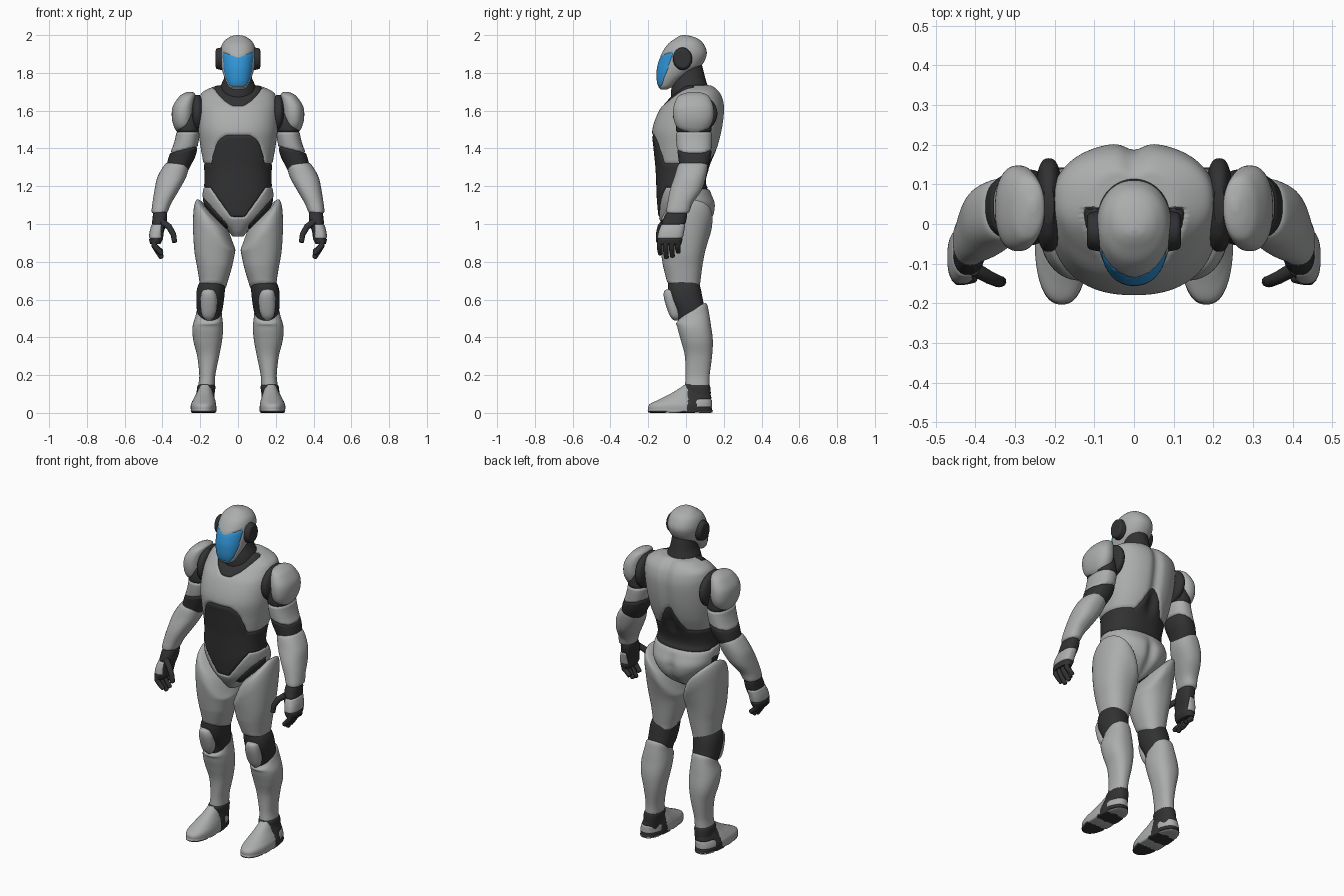
import bpy, bmesh, math
from mathutils import Vector


def mat(name, col):
    m = bpy.data.materials.new(name)
    m.diffuse_color = (*col, 1)
    return m


GREY = mat("armour_grey", (0.41, 0.42, 0.415))
DARK = mat("joint_dark", (0.032, 0.032, 0.034))
BLUE = mat("visor_blue", (0.03, 0.30, 0.68))


def finish(ob, mirror=False):
    if mirror:
        ob.modifiers.new("mirror", 'MIRROR')
    bpy.ops.object.select_all(action='DESELECT')
    ob.select_set(True)
    bpy.context.view_layer.objects.active = ob
    bpy.ops.object.shade_smooth_by_angle(angle=math.radians(50))


def loft(name, rows, mats, rule=None, n=64, k=7, e=2.3, mirror=True, warp=None, groove=0.006):
    """Skin over smooth horizontal ovals; rows are (z, x0, x1, y0, y1)."""
    pts = [Vector(r) for r in rows]
    path = []
    for i in range(len(pts) - 1):
        a, b, c, d = pts[max(i - 1, 0)], pts[i], pts[i + 1], pts[min(i + 2, len(pts) - 1)]
        for j in range(k):
            t = j / k
            path.append(b + 0.5 * t * ((c - a) + t * ((2 * a - 5 * b + 4 * c - d)
                                                     + t * (3 * b - a - 3 * c + d))))
    path.append(pts[-1])
    bm = bmesh.new()
    rings = []
    for z, x0, x1, y0, y1 in path:
        ring = []
        for s in range(n):
            a = 2 * math.pi * s / n
            c, q = math.cos(a), math.sin(a)
            x = (x0 + x1) / 2 + (x1 - x0) / 2 * math.copysign(abs(c) ** (2 / e), c)
            y = (y0 + y1) / 2 + (y1 - y0) / 2 * math.copysign(abs(q) ** (2 / e), q)
            p = (x, y, z)
            ring.append(bm.verts.new(warp(*p) if warp else p))
        rings.append(ring)
    for r0, r1 in zip(rings, rings[1:]):
        for s in range(n):
            bm.faces.new((r0[s], r0[(s + 1) % n], r1[(s + 1) % n], r1[s]))
    bm.faces.new(rings[0][::-1])
    bm.faces.new(rings[-1])
    bmesh.ops.recalc_face_normals(bm, faces=bm.faces)
    bm.normal_update()
    if rule:
        for f in bm.faces:
            f.material_index = rule(*f.calc_center_median())
        # smooth the colour border, then sink it as a panel seam
        near = {}
        for ed in bm.edges:
            if len({f.material_index for f in ed.link_faces}) > 1:
                for v in ed.verts:
                    near.setdefault(v, []).append(ed.other_vert(v))
        for _ in range(3):
            new = {v: v.co * 0.5 + sum((u.co for u in us), Vector()) * (0.5 / len(us))
                   for v, us in near.items() if len(us) == 2}
            for v, co in new.items():
                v.co = co
        for v in near:
            v.co -= v.normal * groove
    me = bpy.data.meshes.new(name)
    bm.to_mesh(me)
    bm.free()
    for m in mats:
        me.materials.append(m)
    ob = bpy.data.objects.new(name, me)
    bpy.context.collection.objects.link(ob)
    finish(ob, mirror)
    return ob


def sym(rows):
    return [(z, -w, w, a, b) for z, w, a, b in rows]


def tube(name, pts, rad, m):
    """Tapered round finger on both sides."""
    for s, side in ((1, "left"), (-1, "right")):
        cu = bpy.data.curves.new(name, 'CURVE')
        cu.dimensions, cu.bevel_depth, cu.bevel_resolution, cu.use_fill_caps = '3D', rad, 3, True
        sp = cu.splines.new('POLY')
        near_tip = tuple(pts[-1][i] * 0.9 + pts[-2][i] * 0.1 for i in range(3))
        chain = pts[:-1] + [near_tip, pts[-1]]
        sp.points.add(len(chain) - 1)
        for i, (q, p) in enumerate(zip(sp.points, chain)):
            q.co = (s * p[0], p[1], p[2], 1)
            q.radius = 0.4 if i == len(chain) - 1 else 1 - 0.08 * i
        cu.materials.append(m)
        ob = bpy.data.objects.new(f"{name}_{side}", cu)
        bpy.context.collection.objects.link(ob)
        bpy.ops.object.select_all(action='DESELECT')
        ob.select_set(True)
        bpy.context.view_layer.objects.active = ob
        bpy.ops.object.convert(target='MESH')
        finish(bpy.context.object)


# Torso: chest armour, dark abdomen, grey pelvis
def torso_rule(x, y, z):
    w = abs(x)
    if y < 0.01:
        top = 1.47 - 0.15 * min(1, (w / 0.145) ** 5)
        hip = min(1.195, 1.04 + max(0, w - 0.04) * 1.4)
        low = 0 if w < 0.06 else 0.93 + w * 1.1
    else:
        top, hip, low = 1.32 + max(0, 0.09 - w) * 1.7, 1.19, 0.92 + w
    if y < 0.04 and z > 1.625 + 6 * x * x:
        return 1
    return 0 if z > top or low < z < hip else 1


def torso_warp(x, y, z):
    if y > 0 and (z > 1.28 or z < 1.17):   # spine and seat crease
        fade = min(1, abs(z - (1.28 if z > 1.28 else 1.17)) / 0.08)
        y -= 0.018 * fade * math.exp(-(x / 0.03) ** 2) * min(1, y / 0.08)
    return x, y, z


loft("torso", sym([
    (0.935, .03, -.08, .03), (0.97, .06, -.11, .09), (1.03, .13, -.142, .143),
    (1.10, .178, -.152, .157), (1.16, .187, -.156, .135), (1.22, .178, -.158, .105),
    (1.30, .18, -.162, .125), (1.40, .197, -.172, .167), (1.50, .21, -.178, .193),
    (1.60, .212, -.142, .205), (1.66, .205, -.092, .198), (1.70, .185, -.05, .178),
    (1.73, .12, -.02, .145), (1.735, .08, 0, .12)]),
    [GREY, DARK], torso_rule, n=160, k=10, mirror=False, warp=torso_warp)

# Neck
loft("neck", sym([(1.60, .10, -.075, .13), (1.68, .102, -.08, .128), (1.73, .092, -.075, .115),
                  (1.78, .072, -.06, .10), (1.86, .06, -.04, .08)]), [DARK], mirror=False, e=2)


# Head with inlaid visor
def head_rule(x, y, z):
    return int(y < -0.075 - (1.885 - z) * 0.36 and 1.728 < z < 1.882 + abs(x) * 0.35)


loft("head", sym([
    (1.712, .03, -.135, -.10), (1.728, .05, -.147, -.07), (1.76, .066, -.155, -.03),
    (1.80, .08, -.156, .03), (1.84, .089, -.151, .083), (1.90, .095, -.13, .11),
    (1.95, .085, -.098, .095), (1.98, .06, -.06, .065), (1.995, .032, -.035, .025),
    (2.0, .006, -.018, -.008)]), [GREY, BLUE], head_rule, n=112, k=9, e=2.15, mirror=False, groove=.003)

# Ear pods
bm = bmesh.new()
bmesh.ops.create_cone(bm, cap_ends=True, segments=40, radius1=1, radius2=.86, depth=2)
for v in bm.verts:
    x, y, z = v.co
    v.co = (0.098 + z * 0.02, -0.018 + y * 0.053, 1.875 + x * 0.062)
bmesh.ops.recalc_face_normals(bm, faces=bm.faces)
me = bpy.data.meshes.new("ear_pod")
bm.to_mesh(me)
bm.free()
me.materials.append(DARK)
ear = bpy.data.objects.new("ear_pod", me)
bpy.context.collection.objects.link(ear)
bev = ear.modifiers.new("bevel", 'BEVEL')
bev.width, bev.segments = 0.01, 3
finish(ear, True)

# Shoulder joints and pads
J = [(math.sin(t), math.cos(t)) for t in [math.pi * i / 8 for i in range(1, 8)]]
loft("shoulder_joint", [(1.585 - .105 * c, .215 - .034 * s, .215 + .034 * s, .048 - .118 * s, .048 + .118 * s)
                        for s, c in J], [DARK], e=2.6)
loft("shoulder_pad", [
    (1.482, .285, .318, .01, .08), (1.51, .25, .337, -.045, .122), (1.56, .236, .35, -.066, .145),
    (1.62, .231, .346, -.066, .145), (1.67, .226, .315, -.045, .125), (1.69, .228, .29, -.015, .10),
    (1.70, .245, .265, .03, .06)], [GREY])

# Arms
loft("upper_arm", [
    (1.63, .22, .31, -.02, .11), (1.55, .205, .325, -.05, .13), (1.48, .203, .328, -.053, .137),
    (1.42, .212, .342, -.05, .137), (1.36, .225, .365, -.042, .132), (1.31, .25, .378, -.036, .118),
    (1.26, .275, .385, -.035, .09)], [GREY, DARK],
    lambda x, y, z: int(z < 1.45 - 0.2 * x or z > 1.49), k=9)
loft("forearm", [
    (1.325, .28, .365, -.01, .085), (1.315, .26, .388, -.04, .114), (1.25, .274, .426, -.062, .106),
    (1.18, .312, .442, -.085, .083), (1.11, .353, .453, -.098, .035), (1.065, .372, .457, -.104, .018),
    (1.055, .385, .445, -.09, .0)], [GREY])
loft("hand", [
    (1.085, .385, .44, -.085, -.005), (1.05, .375, .45, -.11, .006), (1.005, .378, .456, -.128, -.002),
    (.96, .392, .468, -.145, -.01), (.92, .398, .471, -.152, -.018), (.895, .41, .465, -.148, -.025)],
    [DARK, GREY], lambda x, y, z: int(.925 < z < 1.0 and x > 0.405), n=72, k=8, e=2.6, groove=.004)
for i, (y, tip) in enumerate([(-.135, .84), (-.103, .818), (-.071, .825), (-.04, .85)]):
    tube(f"finger_{i + 1}", [(.445, y, .92), (.443, y - .004, .885), (.425, y - .004, (tip + .89) / 2),
                             (.402, y, tip)], .017, DARK)
tube("thumb", [(.40, -.115, 1.01), (.365, -.135, .985), (.342, -.145, .945), (.335, -.145, .90)], .018, DARK)


# Thighs: top cut along the hip line, bottom rising toward the front
def thigh_warp(x, y, z):
    t = min(1, max(0, (z - 0.80) / 0.25))
    b = min(1, max(0, (0.78 - z) / 0.1))
    return x, y, z + ((x - 0.135) * 0.95 + min(y, 0) * 0.3) * t * t * (3 - 2 * t) - (y + 0.01) * 0.3 * b


loft("thigh", [
    (.645, .09, .185, -.07, .05), (.665, .066, .20, -.098, .07), (.70, .053, .205, -.108, .074),
    (.78, .03, .218, -.122, .087), (.85, .018, .231, -.132, .10), (.93, .015, .238, -.14, .12),
    (1.0, .03, .234, -.142, .138), (1.05, .055, .218, -.128, .135), (1.065, .085, .195, -.09, .10)],
    [GREY], warp=thigh_warp)

# Knees
loft("knee_joint", [
    (.71, .07, .195, -.09, .06), (.66, .069, .216, -.096, .077), (.60, .074, .221, -.086, .089),
    (.54, .084, .217, -.055, .10), (.48, .10, .20, -.04, .09)], [DARK])
loft("kneecap", [
    (.488, .145, .165, -.062, -.03), (.51, .125, .188, -.083, -.03), (.55, .112, .197, -.10, -.03),
    (.61, .11, .198, -.117, -.03), (.645, .122, .19, -.115, -.04), (.655, .14, .17, -.095, -.05)], [GREY])


# Shins
def shin_warp(x, y, z):
    return x, y, z + (y - 0.07) * 0.5 * min(1, max(0, (z - 0.46) / 0.08))


loft("shin", [
    (.122, .14, .195, .02, .105), (.132, .124, .211, -.004, .122), (.20, .12, .205, -.002, .125),
    (.30, .10, .216, -.006, .138), (.38, .085, .236, -.026, .142), (.45, .079, .241, -.045, .134),
    (.52, .084, .226, -.052, .12), (.56, .09, .216, -.03, .108), (.568, .11, .20, 0, .09)],
    [GREY], warp=shin_warp)

# Ankles and feet
loft("ankle", [(.04, .13, .22, .01, .125), (.10, .124, .219, -.008, .131),
               (.14, .12, .216, -.012, .128), (.152, .13, .205, .0, .12)], [DARK])


def foot_rule(x, y, z):
    if z < 0.007:                       # striped sole
        return int(y < -0.10 or -0.03 < y < 0.06)
    return int(0.01 < y and not (y > 0.055 and 0.03 < z < 0.075))


loft("foot", [
    (0, .18, .185, -.04, -.02), (0, .122, .243, -.188, .13), (.02, .115, .25, -.20, .138),
    (.045, .116, .249, -.193, .138), (.07, .121, .238, -.145, .136), (.10, .13, .222, -.085, .13),
    (.13, .138, .21, -.035, .12), (.148, .145, .20, -.01, .09)], [GREY, DARK], foot_rule,
    n=80, e=2.4, groove=.003, warp=lambda x, y, z: (x, y, max(z, 0)))
